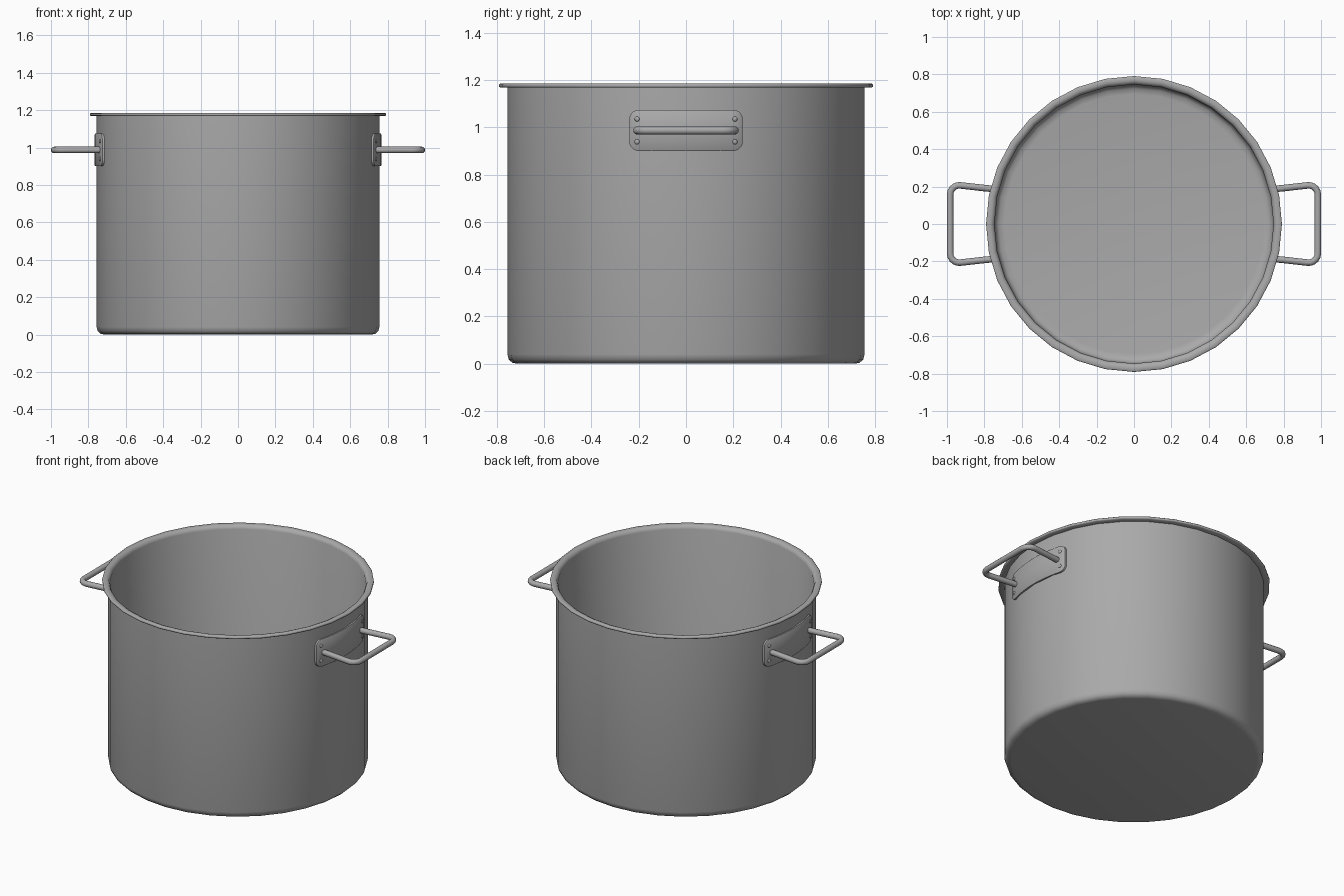
import bpy, bmesh, math
from mathutils import Vector, Matrix

if "Cube" in bpy.data.objects:
    bpy.data.objects.remove(bpy.data.objects["Cube"])

SIDES = 32
steel = bpy.data.materials.new("dark_steel")
steel.diffuse_color = (0.4, 0.4, 0.4, 1)
steel.use_nodes = True
steel.node_tree.nodes["Principled BSDF"].inputs["Base Color"].default_value = steel.diffuse_color


def finish(name, bm, angle=40):
    bmesh.ops.recalc_face_normals(bm, faces=bm.faces)
    me = bpy.data.meshes.new(name)
    bm.to_mesh(me)
    bm.free()
    me.materials.append(steel)
    ob = bpy.data.objects.new(name, me)
    bpy.context.collection.objects.link(ob)
    bpy.ops.object.select_all(action='DESELECT')
    ob.select_set(True)
    bpy.context.view_layer.objects.active = ob
    bpy.ops.object.shade_smooth_by_angle(angle=math.radians(angle))
    return ob


def bridge(bm, a, b):
    n = len(a)
    for i in range(n):
        bm.faces.new((a[i], a[(i + 1) % n], b[(i + 1) % n], b[i]))


# Pot body: outside, rim and inside turned from one profile
profile = [(0.715, 0), (0.735, 0.004), (0.75, 0.018), (0.756, 0.04),
           (0.756, 1.168), (0.786, 1.168), (0.791, 1.172), (0.791, 1.181),
           (0.786, 1.185), (0.766, 1.184), (0.753, 1.178), (0.746, 1.162),
           (0.746, 0.05), (0.739, 0.028), (0.724, 0.015), (0.695, 0.01)]
bm = bmesh.new()
rings = []
for r, z in profile:
    rings.append([bm.verts.new((r * math.cos(2 * math.pi * i / SIDES),
                                r * math.sin(2 * math.pi * i / SIDES), z))
                  for i in range(SIDES)])
for a, b in zip(rings, rings[1:]):
    bridge(bm, a, b)
bm.faces.new(rings[0])
bm.faces.new(rings[-1])
finish("pot_body", bm, 60)

MID_Z = 0.987


def plate(side):
    # Rounded rectangle wrapped around the wall, built as vertical strips
    hw, hh, cr = 0.24, 0.087, 0.04
    corner = [(hw - cr + cr * math.sin(t * math.pi / 10),
               hh - cr + cr * math.cos(t * math.pi / 10)) for t in range(6)]
    half = [(0.05, hh), (0.1, hh), (0.15, hh)] + corner
    cols = [(-y, h) for y, h in reversed(half)] + [(0, hh)] + half
    bm = bmesh.new()

    def layer(radius, inset):
        top, bot = [], []
        for y, h in cols:
            yy = y * (1 - inset / hw)
            x = math.sqrt(radius ** 2 - yy ** 2)
            k = h - inset
            top.append(bm.verts.new((side * x, yy, MID_Z + k)))
            bot.append(bm.verts.new((side * x, yy, MID_Z - k)))
        return top, bot

    layers = [layer(0.75, 0), layer(0.763, 0), layer(0.766, 0.004)]
    loops = [t + b[::-1] for t, b in layers]
    for a, b in zip(loops, loops[1:]):
        bridge(bm, a, b)
    for t, b in (layers[0], layers[-1]):
        for i in range(len(t) - 1):
            bm.faces.new((t[i], t[i + 1], b[i + 1], b[i]))
    return bm


def grip(side):
    # Round bar swept along a rounded U path
    path = [(0.737, 0.186), (0.80, 0.192), (0.925, 0.206)]
    cx, cy, cr = 0.933, 0.157, 0.05
    path += [(cx + cr * math.cos(a), cy + cr * math.sin(a))
             for a in [math.radians(d) for d in (78, 60, 40, 20, 0)]]
    path += [(x, -y) for x, y in reversed(path)]
    pts = [Vector((x, y, MID_Z)) for x, y in path]
    bm = bmesh.new()
    loops = []
    up = Vector((0, 0, 1))
    for i, p in enumerate(pts):
        d = (pts[min(i + 1, len(pts) - 1)] - pts[max(i - 1, 0)]).normalized()
        n = d.cross(up)
        loop = []
        for k in range(12):
            a = 2 * math.pi * k / 12
            v = p + 0.0175 * (n * math.cos(a) + up * math.sin(a))
            loop.append(bm.verts.new((side * v.x, v.y, v.z)))
        loops.append(loop)
    for a, b in zip(loops, loops[1:]):
        bridge(bm, a, b)
    bm.faces.new(loops[0])
    bm.faces.new(loops[-1])
    return bm


def rivets(side):
    # Four low domed heads near the plate corners
    bm = bmesh.new()
    for y in (-0.207, 0.207):
        for dz in (-0.048, 0.048):
            a = math.asin(y / 0.765)
            m = (Matrix.Translation((side * 0.765 * math.cos(a), y, MID_Z + dz))
                 @ Matrix.Rotation(side * a, 4, 'Z')
                 @ Matrix.Diagonal((0.6, 1, 1, 1)))
            bmesh.ops.create_uvsphere(bm, u_segments=12, v_segments=8,
                                      radius=0.011, matrix=m)
    return bm


for label, side in (("right", 1), ("left", -1)):
    finish(label + "_handle_plate", plate(side))
    finish(label + "_handle_grip", grip(side), 60)
    finish(label + "_handle_rivets", rivets(side), 60)
